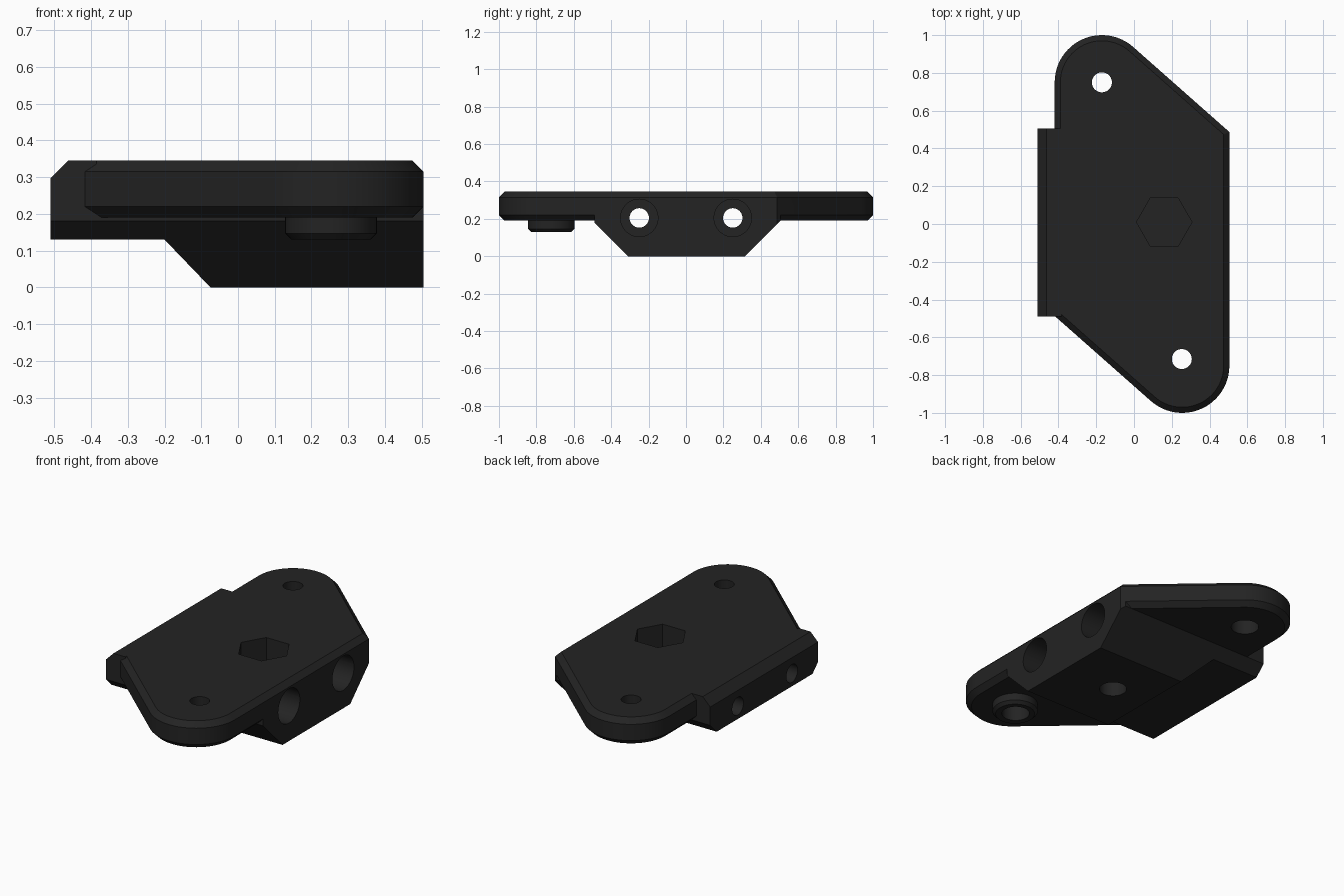
import bpy, bmesh, math
from mathutils import Vector, Matrix

if "Cube" in bpy.data.objects:
    bpy.data.objects.remove(bpy.data.objects["Cube"])

dark = bpy.data.materials.new("charcoal plastic")
dark.diffuse_color = (0.017, 0.017, 0.017, 1)
dark.use_nodes = True
dark.node_tree.nodes["Principled BSDF"].inputs["Base Color"].default_value = dark.diffuse_color


def loft(name, rings):
    """Solid through matching closed loops of points."""
    bm = bmesh.new()
    loops = [[bm.verts.new(p) for p in r] for r in rings]
    n = len(loops[0])
    for a, b in zip(loops, loops[1:]):
        for i in range(n):
            j = (i + 1) % n
            bm.faces.new((a[i], a[j], b[j], b[i]))
    bm.faces.new(loops[0][::-1])
    bm.faces.new(loops[-1])
    bmesh.ops.recalc_face_normals(bm, faces=bm.faces)
    me = bpy.data.meshes.new(name)
    bm.to_mesh(me)
    bm.free()
    ob = bpy.data.objects.new(name, me)
    bpy.context.collection.objects.link(ob)
    me.materials.append(dark)
    return ob


def turned(name, x, y, steps, sides=40):
    """Upright round (or polygonal) solid from (radius, z) steps."""
    angles = [2 * math.pi * i / sides for i in range(sides)]
    return loft(name, [[(x + r * math.cos(a), y + r * math.sin(a), z) for a in angles]
                       for r, z in steps])


def combine(target, tool, op):
    m = target.modifiers.new(op.lower(), 'BOOLEAN')
    m.operation, m.object, m.solver = op, tool, 'EXACT'
    bpy.context.view_layer.objects.active = target
    bpy.ops.object.modifier_apply(modifier=m.name)
    bpy.data.objects.remove(tool)


# Plate outline: two round lobes and two sharp corners, half-turn symmetric
MID = 0.0425
CORNER = Vector((0.505 - MID, 0.487))
LOBE = Vector((-0.17 - MID, 0.75))
R = 0.25
d = CORNER - LOBE
tangent = math.atan2(d.y, d.x) + math.acos(R / d.length)


def outline(inset, z):
    c, s = math.cos(tangent), math.sin(tangent)
    half = [(CORNER.x - inset, CORNER.y - inset * (1 - c) / s)]
    for i in range(25):
        a = tangent + (math.pi - tangent) * i / 24
        half.append((LOBE.x + (R - inset) * math.cos(a), LOBE.y + (R - inset) * math.sin(a)))
    pts = half + [(-x, -y) for x, y in half]
    return [(x + MID, y, z) for x, y in pts]


bracket = loft("mounting_bracket", [outline(0.03, 0.19), outline(0, 0.22),
                                    outline(0, 0.315), outline(0.03, 0.345)])

# Lower block with side ledge, its ends sloped at 45 degrees
side = [(-0.51, 0.13), (-0.2, 0.13), (-0.075, 0), (0.505, 0), (0.505, 0.27),
        (-0.385, 0.27), (-0.385, 0.345), (-0.462, 0.345), (-0.51, 0.297)]
block = loft("block", [[(x, y, z) for x, z in side] for y in (-0.8, 0.8)])
ends = [(-0.31, 0), (0.315, 0), (0.505, 0.19), (0.505, 0.5), (-0.49, 0.5), (-0.49, 0.18)]
# extend slightly below the floor so no end face is shared
ends = [(-0.21, -0.1), (0.215, -0.1)] + ends[2:]
combine(block, loft("end_shape", [[(x, y, z) for y, z in ends] for x in (-0.7, 0.7)]),
        'INTERSECT')

# Trim the block's corner along the plate's slanted edge
bm = bmesh.new()
bm.from_mesh(block.data)
cut = bmesh.ops.bisect_plane(bm, geom=bm.verts[:] + bm.edges[:] + bm.faces[:],
                             plane_co=(0.505, 0.487, 0),
                             plane_no=(math.cos(tangent), math.sin(tangent), 0),
                             clear_outer=True)
bmesh.ops.holes_fill(bm, edges=[e for e in bm.edges if e.is_boundary])
bmesh.ops.recalc_face_normals(bm, faces=bm.faces)
bm.to_mesh(block.data)
bm.free()
combine(bracket, block, 'UNION')

# Round boss under the front lobe
combine(bracket, turned("boss", 0.253, -0.72, [(0.108, 0.13), (0.125, 0.147), (0.125, 0.25)]),
        'UNION')

# Lobe holes, wider from below
for x, y in ((0.253, -0.715), (-0.17, 0.75)):
    hole = [(0.076, 0.05), (0.076, 0.28), (0.053, 0.28), (0.053, 0.45)]
    combine(bracket, turned("lobe_hole", x, y, hole), 'DIFFERENCE')

# Hexagonal pocket on top and blind hole beneath it
combine(bracket, turned("hex_pocket", 0.16, 0.01, [(0.147, 0.15), (0.147, 0.45)], 6),
        'DIFFERENCE')
combine(bracket, turned("bottom_hole", 0.16, 0.01, [(0.075, -0.1), (0.075, 0.135)]),
        'DIFFERENCE')

# Cross holes with wide bores from the right side
for y in (-0.25, 0.25):
    bore = turned("cross_hole", 0, 0, [(0.052, -0.7), (0.052, 0.2), (0.1, 0.2), (0.1, 0.7)])
    bore.data.transform(Matrix.Translation((0, y, 0.205)) @ Matrix.Rotation(math.pi / 2, 4, 'Y'))
    combine(bracket, bore, 'DIFFERENCE')

bracket.select_set(True)
bpy.context.view_layer.objects.active = bracket
bpy.ops.object.shade_smooth_by_angle(angle=math.radians(25))
